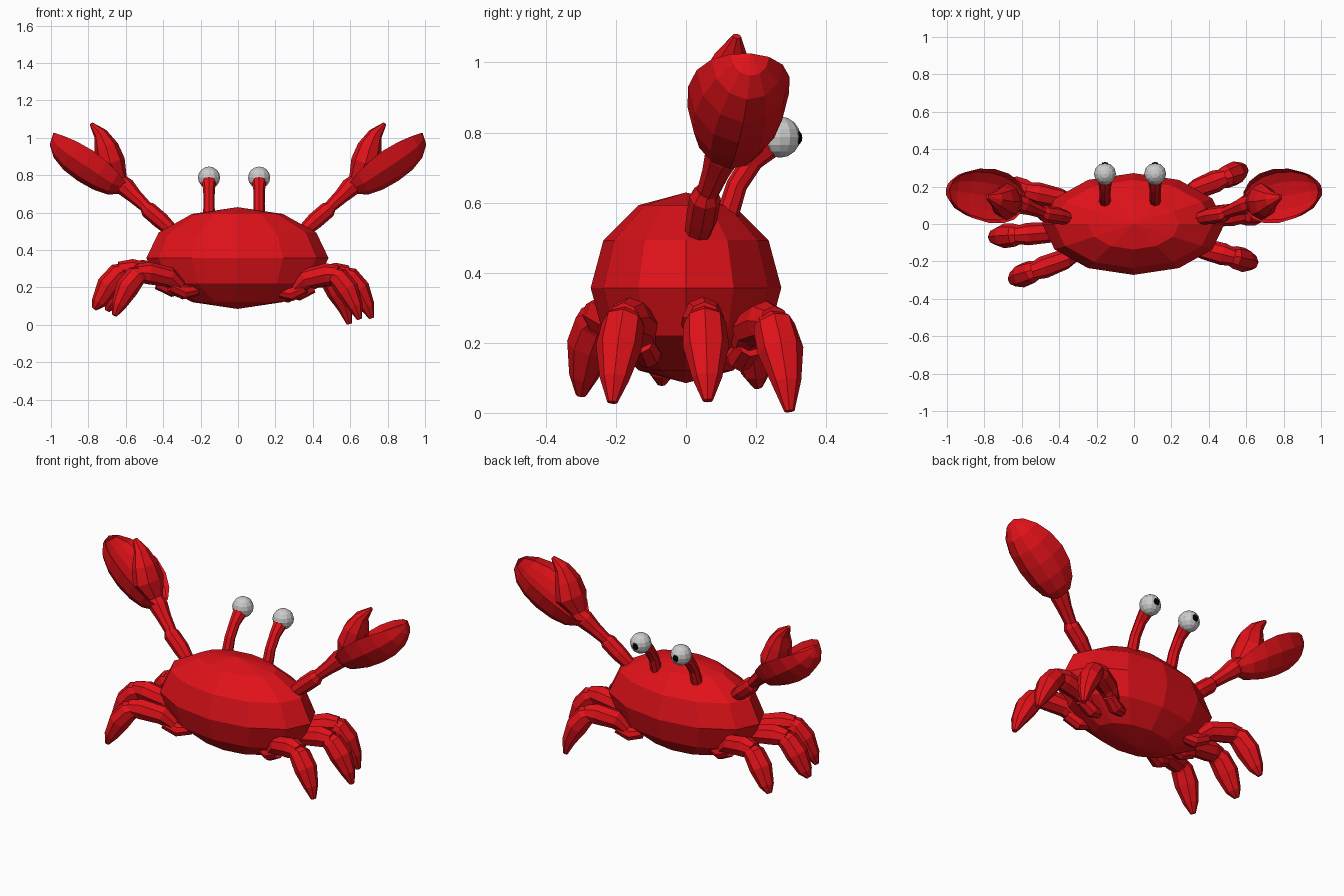
import bpy, bmesh
from math import cos, sin, pi
from mathutils import Vector, Matrix

if "Cube" in bpy.data.objects:
    bpy.data.objects.remove(bpy.data.objects["Cube"])


def material(name, color):
    m = bpy.data.materials.new(name)
    m.diffuse_color = color
    m.use_nodes = True
    m.node_tree.nodes["Principled BSDF"].inputs["Base Color"].default_value = m.diffuse_color
    return m


RED = material("red_shell", (0.75, 0.006, 0.01, 1))
BLACK = material("black", (0.0, 0.0, 0.0, 1))


def finish(bm, name, mat=None):
    bmesh.ops.recalc_face_normals(bm, faces=bm.faces)
    me = bpy.data.meshes.new(name)
    bm.to_mesh(me)
    bm.free()
    if mat:
        me.materials.append(mat)
    ob = bpy.data.objects.new(name, me)
    bpy.context.collection.objects.link(ob)
    return ob


def ellipsoid(name, loc, size, mat=None, seg=12, rings=8):
    bm = bmesh.new()
    bmesh.ops.create_uvsphere(bm, u_segments=seg, v_segments=rings, radius=1)
    bmesh.ops.transform(bm, matrix=Matrix.Translation(loc) @ Matrix.Diagonal((*size, 1)), verts=bm.verts)
    return finish(bm, name, mat)


def limb(name, pts, mat=RED, sides=8, wide=1.0):
    """Faceted tube through (point, radius) pairs with closed ends."""
    bm = bmesh.new()
    ps = [Vector(p) for p, r in pts]
    rings = []
    for i, (p, r) in enumerate(pts):
        t = (ps[min(i + 1, len(ps) - 1)] - ps[max(i - 1, 0)]).normalized()
        ref = Vector((0, 1, 0)) if abs(t.y) < 0.9 else Vector((1, 0, 0))
        a = t.cross(ref).normalized()
        b = t.cross(a) * wide
        rings.append([bm.verts.new(ps[i] + r * (a * cos(k * 2 * pi / sides) + b * sin(k * 2 * pi / sides)))
                      for k in range(sides)])
    for r0, r1 in zip(rings, rings[1:]):
        for k in range(sides):
            j = (k + 1) % sides
            bm.faces.new((r0[k], r0[j], r1[j], r1[k]))
    bm.faces.new(rings[0])
    bm.faces.new(rings[-1])
    return finish(bm, name, mat)


# Body: flattened low-poly sphere
ellipsoid("body", (-0.003, 0, 0.357), (0.487, 0.272, 0.272), RED, 12, 6)

# Eyes on curved stalks, looking towards +y
for side, x in (("left", -0.155), ("right", 0.113)):
    limb(side + "_eye_stalk", [((x, 0.12, 0.57), 0.032), ((x, 0.145, 0.65), 0.03),
                               ((x, 0.19, 0.72), 0.031), ((x, 0.255, 0.78), 0.042)])
    ellipsoid(side + "_eye", (x, 0.268, 0.787), (0.059,) * 3)
    ellipsoid(side + "_pupil", (x, 0.317, 0.785), (0.021, 0.015, 0.021), BLACK, 8, 6)


def claw_cup(name, s):
    """Scooped outer pincer: a sphere with its upper half pushed inward."""
    bm = bmesh.new()
    bmesh.ops.create_uvsphere(bm, u_segments=12, v_segments=8, radius=1)
    u = Vector((0.42, 0.07, 0.27)).normalized()
    v = Vector((0, 1, 0))
    n = u.cross(v).normalized()
    v = n.cross(u)
    for w in bm.verts:
        y, d, l = w.co
        d = -0.4 * d if d > 0 else d
        p = (Vector((0.79, 0.15, 0.875)) + u * l * 0.25 + v * y * 0.145
             + n * (d * 0.18 + 0.055 * (1 - l * l) + 0.02 * max(l, 0) ** 2))
        w.co = Vector((p.x * s, p.y, p.z))
    return finish(bm, name, RED)


# Raised arms with two-finger claws
for side, s in (("left", -1), ("right", 1)):
    limb(side + "_upper_arm", [((s * 0.35, 0.03, 0.5), 0.035), ((s * 0.41, 0.045, 0.555), 0.045),
                               ((s * 0.48, 0.055, 0.615), 0.045), ((s * 0.5, 0.06, 0.635), 0.03)])
    limb(side + "_forearm", [((s * 0.47, 0.055, 0.61), 0.03), ((s * 0.55, 0.085, 0.685), 0.04),
                             ((s * 0.6, 0.105, 0.735), 0.052), ((s * 0.66, 0.13, 0.79), 0.04)])
    claw_cup(side + "_outer_pincer", s)
    limb(side + "_inner_pincer", [((s * 0.63, 0.115, 0.775), 0.04), ((s * 0.68, 0.12, 0.86), 0.08),
                                  ((s * 0.705, 0.12, 0.95), 0.066), ((s * 0.735, 0.13, 1.02), 0.038),
                                  ((s * 0.785, 0.145, 1.075), 0.01)], wide=1.25)

# Walking legs: hip (x, y), tip (x, y, z)
legs = {
    "right_front_leg": ((0.2, 0.13), (0.595, 0.295, 0.005)),
    "right_middle_leg": ((0.25, 0.03), (0.715, 0.062, 0.035)),
    "right_back_leg": ((0.22, -0.09), (0.65, -0.21, 0.03)),
    "left_front_leg": ((-0.24, 0.1), (-0.70, 0.205, 0.075)),
    "left_middle_leg": ((-0.27, -0.03), (-0.77, -0.07, 0.085)),
    "left_back_leg": ((-0.22, -0.13), (-0.66, -0.3, 0.05)),
}
for name, (hip, tip) in legs.items():
    lift = 0.4 * tip[2]

    def at(t, z):
        return (hip[0] + t * (tip[0] - hip[0]), hip[1] + t * (tip[1] - hip[1]), z + lift)

    limb(name + "_hip", [(at(0, 0.165), 0.03), (at(0.16, 0.155), 0.04), (at(0.32, 0.19), 0.035)])
    limb(name + "_thigh", [(at(0.2, 0.185), 0.035), (at(0.34, 0.235), 0.055),
                           (at(0.6, 0.258), 0.06), (at(0.74, 0.258), 0.045)])
    limb(name + "_shin", [(at(0.6, 0.268), 0.035), (at(0.74, 0.24), 0.058), (at(0.85, 0.175), 0.062),
                          (at(0.95, 0.085), 0.04), (tip, 0.014)], wide=1.06)
